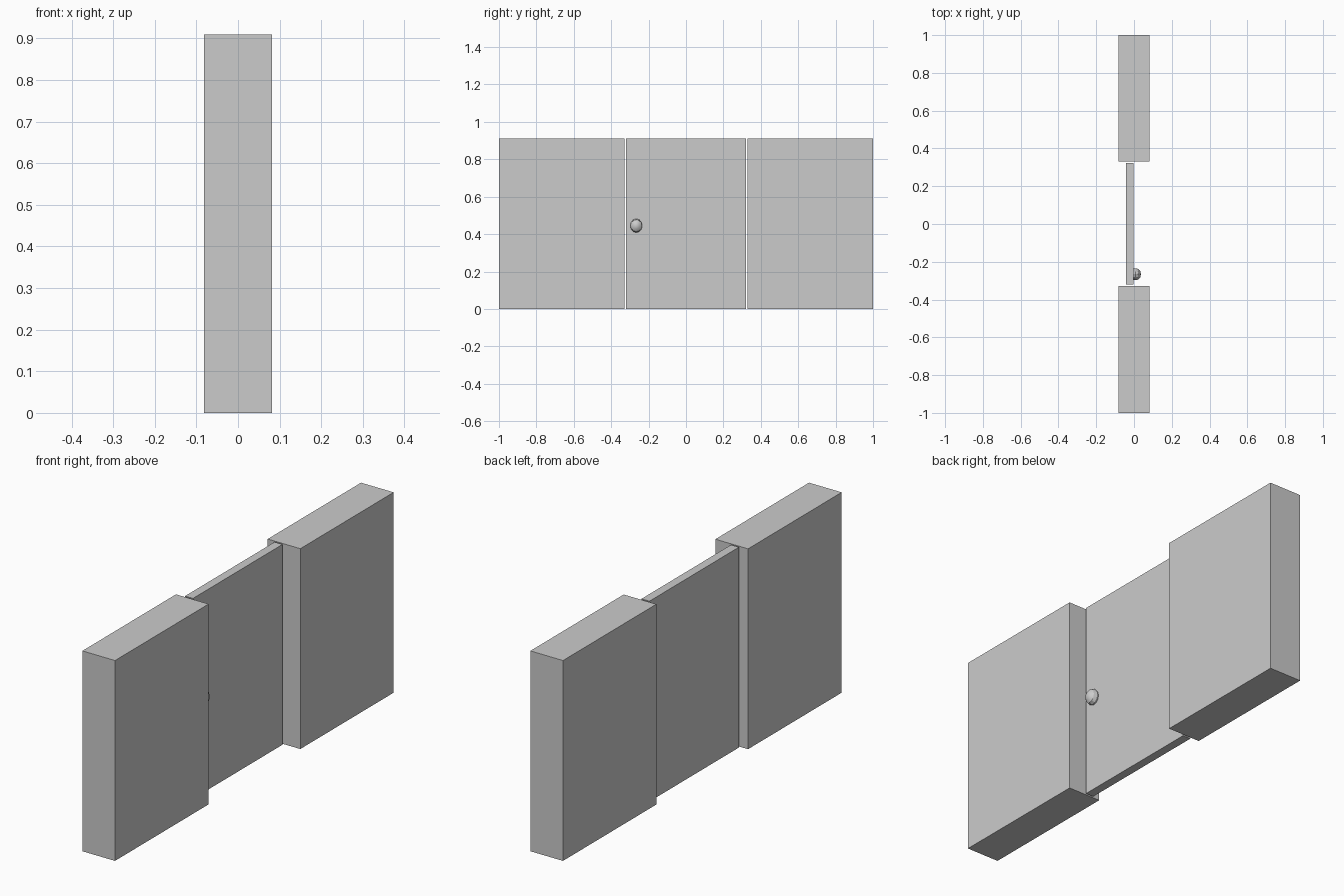
import bpy
from math import pi

if "Cube" in bpy.data.objects:
    bpy.data.objects.remove(bpy.data.objects["Cube"])

H = 0.91


def box(name, x0, x1, y0, y1):
    bpy.ops.mesh.primitive_cube_add(size=1, location=((x0 + x1) / 2, (y0 + y1) / 2, H / 2))
    ob = bpy.context.object
    ob.name = name
    ob.scale = (x1 - x0, y1 - y0, H)
    bpy.ops.object.transform_apply(location=False, rotation=False, scale=True)
    return ob


# Thick wall blocks either side of the doorway
box("wall_near", -0.082, 0.082, -1.0, -0.328)
box("wall_far", -0.082, 0.082, 0.33, 1.0)

# Thin door panel with narrow gaps to the walls
box("door_panel", -0.042, -0.002, -0.32, 0.322)

# Faceted oval knob on one side, back sunk into the door
bpy.ops.mesh.primitive_uv_sphere_add(segments=12, ring_count=6, radius=1,
                                     location=(0.008, -0.266, 0.445),
                                     rotation=(0, pi / 2, 0))
knob = bpy.context.object
knob.name = "door_knob"
bpy.ops.object.transform_apply(location=False, rotation=True, scale=False)
knob.scale = (0.029, 0.032, 0.037)
bpy.ops.object.transform_apply(location=False, rotation=False, scale=True)
bpy.ops.object.shade_smooth_by_angle(angle=pi / 6)
